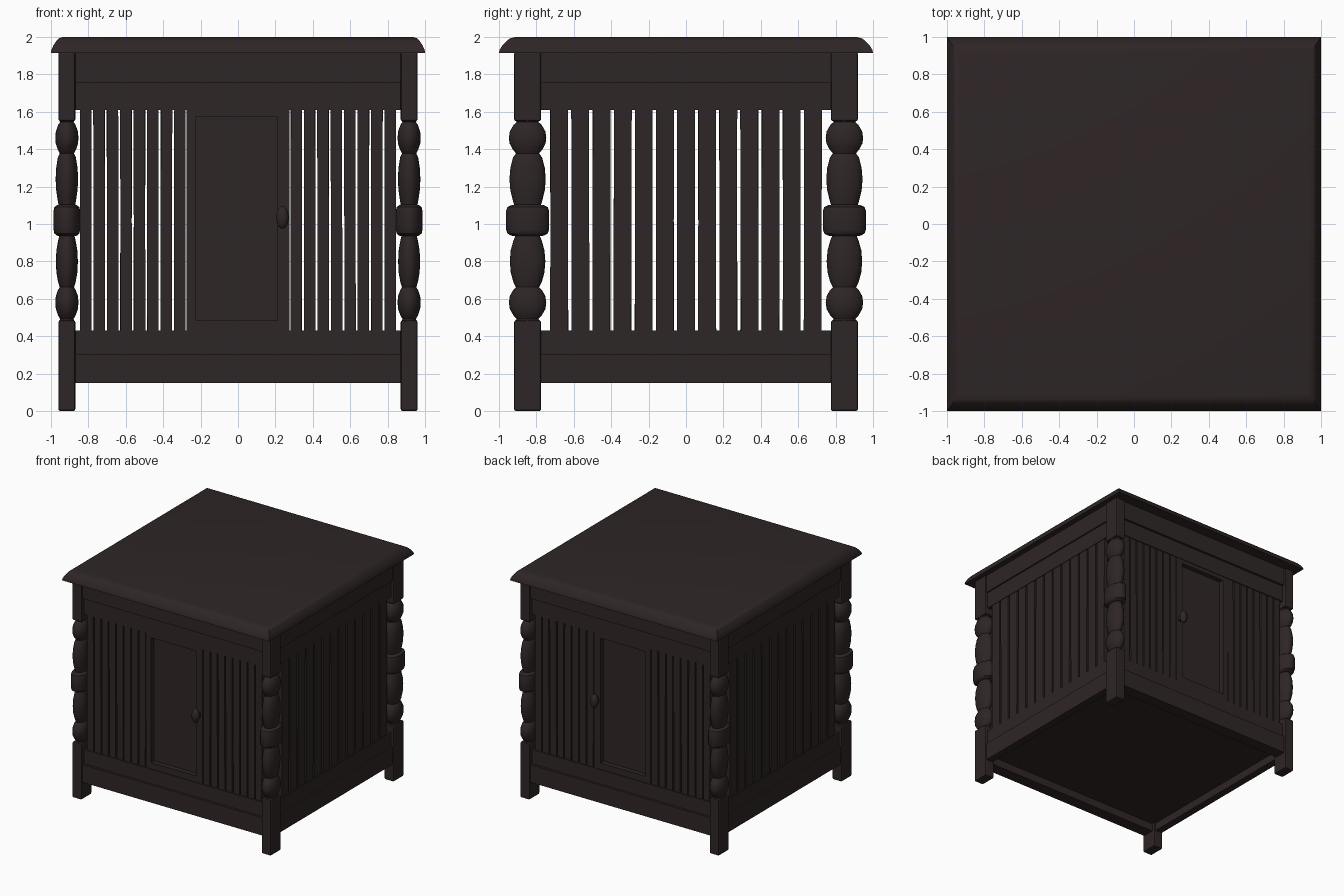
import bpy, bmesh, math, random
from mathutils import Vector

if "Cube" in bpy.data.objects:
    bpy.data.objects.remove(bpy.data.objects["Cube"])

random.seed(4)
wood = bpy.data.materials.new("dark brown wood")
wood.diffuse_color = (0.028, 0.019, 0.019, 1)
wood.use_nodes = True
wood.node_tree.nodes["Principled BSDF"].inputs["Base Color"].default_value = wood.diffuse_color


def finish(name, bm, smooth=False):
    bmesh.ops.recalc_face_normals(bm, faces=bm.faces)
    me = bpy.data.meshes.new(name)
    bm.to_mesh(me)
    bm.free()
    me.materials.append(wood)
    ob = bpy.data.objects.new(name, me)
    bpy.context.collection.objects.link(ob)
    if smooth:
        bpy.context.view_layer.objects.active = ob
        ob.select_set(True)
        bpy.ops.object.shade_smooth_by_angle(angle=math.radians(35))
        ob.select_set(False)
    return ob


def box(name, x0, x1, y0, y1, z0, z1, bevel=0.0):
    bm = bmesh.new()
    bmesh.ops.create_cube(bm, size=1)
    for v in bm.verts:
        v.co = Vector(((x0 + x1) / 2 + v.co.x * (x1 - x0),
                       (y0 + y1) / 2 + v.co.y * (y1 - y0),
                       (z0 + z1) / 2 + v.co.z * (z1 - z0)))
    ob = finish(name, bm)
    if bevel:
        m = ob.modifiers.new("soft_edges", 'BEVEL')
        m.width = bevel
        m.segments = 2
    return ob


# Roof: stacked rectangular loops with a rounded rim
bm = bmesh.new()
prev = None
for k, z in [(0, 1.915), (0.002, 1.93), (0.013, 1.955), (0.03, 1.98), (0.045, 1.994), (0.065, 2.0)]:
    hx, hy = 1 - k, 1 - k * 1.4
    ring = [bm.verts.new((sx * hx, sy * hy, z)) for sx, sy in ((-1, -1), (1, -1), (1, 1), (-1, 1))]
    if prev:
        for i in range(4):
            bm.faces.new((prev[i], prev[(i + 1) % 4], ring[(i + 1) % 4], ring[i]))
    else:
        bm.faces.new(ring[::-1])
    prev = ring
bm.faces.new(prev)
finish("roof", bm, True)

# Turned corner posts: (radius, z), narrower in x
profile = [(0.07, 0.46), (0.068, 0.48), (0.058, 0.492), (0.075, 0.51), (0.095, 0.545), (0.1, 0.58),
           (0.095, 0.615), (0.078, 0.645), (0.062, 0.662), (0.076, 0.69), (0.09, 0.74), (0.095, 0.80),
           (0.09, 0.86), (0.076, 0.91), (0.066, 0.935), (0.088, 0.938), (0.108, 0.95), (0.115, 0.97),
           (0.115, 1.07), (0.108, 1.09), (0.088, 1.1), (0.072, 1.103), (0.08, 1.13), (0.092, 1.18),
           (0.097, 1.24), (0.092, 1.3), (0.078, 1.355), (0.062, 1.378), (0.08, 1.4), (0.096, 1.43),
           (0.1, 1.46), (0.095, 1.495), (0.075, 1.53), (0.058, 1.545), (0.068, 1.555), (0.07, 1.575)]
PX, PY, N = 0.915, 0.847, 28
for sx in (-1, 1):
    for sy in (-1, 1):
        cx, cy = sx * PX, sy * PY
        bm = bmesh.new()
        rings = [[bm.verts.new((cx + 0.62 * r * math.cos(math.tau * i / N),
                                cy + r * math.sin(math.tau * i / N), z)) for i in range(N)]
                 for r, z in profile]
        for a, b in zip(rings, rings[1:]):
            for i in range(N):
                bm.faces.new((a[i], a[(i + 1) % N], b[(i + 1) % N], b[i]))
        bm.faces.new(rings[0][::-1])
        bm.faces.new(rings[-1])
        finish("turned_post", bm, True)
        for name, z0, z1 in (("foot", 0, 0.485), ("post_top_block", 1.55, 1.92)):
            box(name, cx - 0.045, cx + 0.045, cy - 0.072, cy + 0.072, z0, z1, 0.01)


def wall_x(name, s, x0, x1, d0, d1, z0, z1, bevel=0.0):
    """part of a front (s=-1) or back (s=1) wall, between depths d0 and d1"""
    return box(name, x0, x1, min(s * d0, s * d1), max(s * d0, s * d1), z0, z1, bevel)


def slat(name, cx, cy, wx, wy, axis):
    ob = box(name, -wx / 2, wx / 2, -wy / 2, wy / 2, -0.6, 0.6)
    ob.location = (cx, cy, 1.02)
    ob.rotation_euler[axis] = random.uniform(-0.003, 0.003)


for s in (-1, 1):
    # Front and back rails, outer bands stand proud of the inner ones
    for name, d, z0, z1 in (("upper_rail", 0.905, 1.755, 1.92), ("upper_inner_rail", 0.885, 1.61, 1.76),
                            ("lower_rail", 0.905, 0.15, 0.305), ("lower_inner_rail", 0.885, 0.30, 0.43)):
        wall_x("long_" + name, s, -0.88, 0.88, 0.80, d, z0, z1)
        dx = 0.95 if d > 0.9 else 0.937
        box("side_" + name, min(s * 0.885, s * dx), max(s * 0.885, s * dx), -0.78, 0.78, z0, z1)
    # Slats beside the door
    for i in range(8):
        slat("front_slat", -0.814 + i * 0.0718, s * 0.85, 0.061, 0.055, 1)
    for i in range(8):
        slat("front_slat", 0.814 - i * 0.0718, s * 0.85, 0.061, 0.055, 1)
    # Side slats
    for i in range(13):
        slat("side_slat", s * 0.915, (i - 6) * 0.113, 0.034, 0.095, 0)
    # Door with frame, recessed panel and knob
    for x0, x1, z0, z1 in ((-0.275, -0.225, 0.43, 1.61), (0.21, 0.275, 0.43, 1.61),
                           (-0.225, 0.21, 1.575, 1.61), (-0.225, 0.21, 0.43, 0.485)):
        wall_x("door_frame", s, x0, x1, 0.815, 0.88, z0, z1)
    wall_x("door_panel", s, -0.226, 0.211, 0.82, 0.838, 0.48, 1.58)
    wall_x("knob_stem", s, 0.225, 0.255, 0.87, 0.92, 1.01, 1.05)
    bm = bmesh.new()
    bmesh.ops.create_uvsphere(bm, u_segments=20, v_segments=12, radius=1)
    for v in bm.verts:
        v.co = Vector((0.238 + v.co.x * 0.034, s * 0.925 + v.co.y * 0.03, 1.035 + v.co.z * 0.06))
    finish("door_knob", bm, True)

# Floor inside the lower rails
box("floor", -0.89, 0.89, -0.81, 0.81, 0.22, 0.27)
